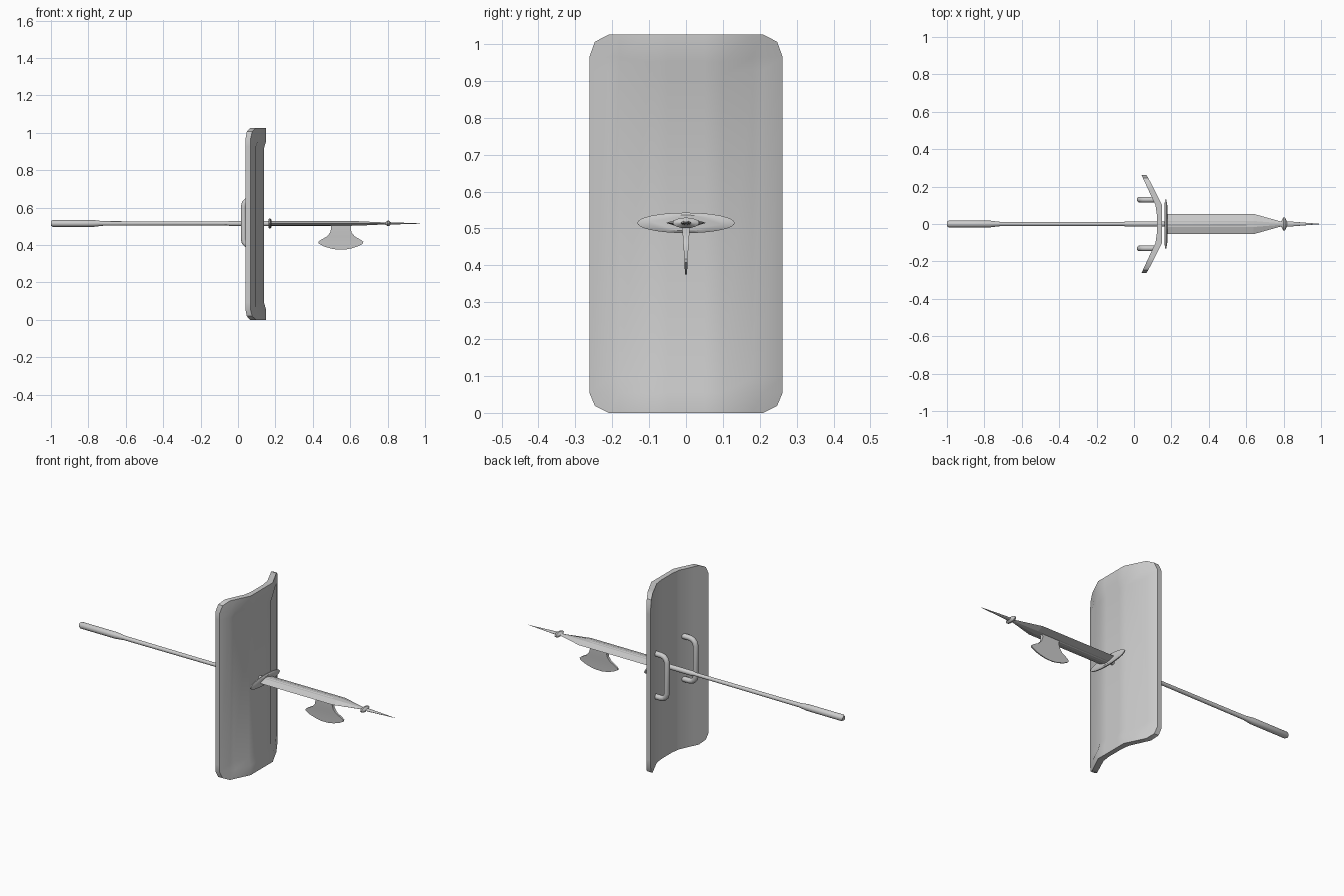
import bpy, bmesh, math

if "Cube" in bpy.data.objects:
    bpy.data.objects.remove(bpy.data.objects["Cube"])

ZC = 0.515  # height of the weapon's axis


def make(name, verts, faces, smooth=True):
    me = bpy.data.meshes.new(name)
    me.from_pydata(verts, [], faces)
    bm = bmesh.new()
    bm.from_mesh(me)
    bmesh.ops.remove_doubles(bm, verts=bm.verts, dist=1e-5)
    bmesh.ops.recalc_face_normals(bm, faces=bm.faces)
    bm.to_mesh(me)
    bm.free()
    ob = bpy.data.objects.new(name, me)
    bpy.context.collection.objects.link(ob)
    bpy.ops.object.select_all(action='DESELECT')
    ob.select_set(True)
    bpy.context.view_layer.objects.active = ob
    if smooth:
        bpy.ops.object.shade_smooth_by_angle(angle=math.radians(35))
    return ob


def loft(name, rings, smooth=True):
    """Skin equal-length closed rings and cap both ends."""
    n = len(rings[0])
    verts = [v for r in rings for v in r]
    faces = [(i * n + j, i * n + (j + 1) % n, (i + 1) * n + (j + 1) % n, (i + 1) * n + j)
             for i in range(len(rings) - 1) for j in range(n)]
    faces += [tuple(range(n)), tuple(range(len(verts) - n, len(verts)))]
    return make(name, verts, faces, smooth)


def lathe(name, profile, sy=1.0, sz=1.0, n=16):
    """Turn (x, radius) points about the weapon's axis."""
    angles = [2 * math.pi * k / n for k in range(n)]
    return loft(name, [[(x, r * sy * math.cos(a), ZC + r * sz * math.sin(a)) for a in angles]
                       for x, r in profile])


def lerp(pts, t):
    for (a, u), (b, v) in zip(pts, pts[1:]):
        if t <= b:
            return u + (v - u) * (t - a) / (b - a)
    return pts[-1][1]


# Shield: bent plate with a raised rim and clipped corners
FRONT = [(0, .15), (.10, .15), (.21, .096), (.262, .067)]
BACK = [(0, .122), (.085, .122), (.262, .04)]
half = [.05, .10, .18, .21, .262]
cols = [-y for y in reversed(half)] + half
rows = [0, .055, .095, .928, .965, 1.025]
nc, nr = len(cols), len(rows)
front, back = [], []
for j, z0 in enumerate(rows):
    for i, y0 in enumerate(cols):
        y, z = y0, z0
        if i in (0, nc - 1) and j in (0, nr - 1):
            y = math.copysign(.247, y)
            z = .019 if j == 0 else 1.006
        if j in (3, 4) and abs(y) <= .11:
            z -= .013
        recess = .012 if abs(y) < .19 and 2 <= j <= 3 else 0
        front.append((lerp(FRONT, abs(y)) - recess, y, z))
        back.append((lerp(BACK, abs(y)), y, z))
N = nc * nr
faces = []
for j in range(nr - 1):
    for i in range(nc - 1):
        q = (j * nc + i, j * nc + i + 1, (j + 1) * nc + i + 1, (j + 1) * nc + i)
        faces += [q, tuple(k + N for k in reversed(q))]
border = ([i for i in range(nc)] + [j * nc + nc - 1 for j in range(1, nr)]
          + [(nr - 1) * nc + i for i in range(nc - 2, -1, -1)]
          + [j * nc for j in range(nr - 2, 0, -1)])
for a, b in zip(border, border[1:] + border[:1]):
    faces.append((a, b, b + N, a + N))
make("shield", front + back, faces)

# Two bent-tube handles on the shield's back
R = .035
for side, label in ((1, "left"), (-1, "right")):
    path = [(.115, .395, 0)]
    for zc, start in ((.395 + R, 0), (.64 - R, 90)):
        for k in range(4):
            a = math.radians(start + 30 * k)
            path.append((.03 + R - R * math.sin(a), zc - R * math.cos(a), a))
    path.append((.115, .64, math.pi))
    rings = []
    for x, z, a in path:
        ring = []
        for k in range(12):
            t = 2 * math.pi * k / 12
            o = .015 * math.cos(t)
            ring.append((x - o * math.sin(a), side * .13 + .015 * math.sin(t), z - o * math.cos(a)))
        rings.append(ring)
    loft(label + "_handle", rings)

# Shaft with thicker grip and socket
lathe("shaft", [(-1, .012), (-.99, .018), (-.77, .018), (-.72, .012), (-.06, .010),
                (-.04, .014), (.60, .014), (.62, .009)])

# Oval guard
lathe("guard", [(.162, .10), (.167, .132), (.173, .132), (.178, .10)], sz=.21, n=32)

# Long flat blade
def blade_ring(x, w, t):
    s = w * .3
    return [(x, y, ZC + z) for y, z in
            ((w, 0), (s, t), (-s, t), (-w, 0), (-s, -t), (s, -t))]

loft("blade", [blade_ring(.17, .054, .012), blade_ring(.64, .054, .012),
               blade_ring(.79, .012, .005)], smooth=False)

# Flared collar and spike
lathe("spike", [(.765, .008), (.788, .014), (.799, .036), (.807, .036), (.818, .014),
                (.84, .013), (1.0, .0005)], sz=.4)

# Axe head below the blade, thinning to its edge: (z, x half width, y half thickness)
axe = [(.515, .055, .010), (.485, .053, .009), (.465, .058, .008), (.445, .075, .0065),
       (.425, .110, .005), (.417, .120, .0045), (.407, .118, .004), (.393, .092, .0035),
       (.381, .055, .003), (.375, .020, .0025)]
loft("axe_head", [[(.55 + w, t, z), (.55 - w, t, z), (.55 - w, -t, z), (.55 + w, -t, z)]
                  for z, w, t in axe])
